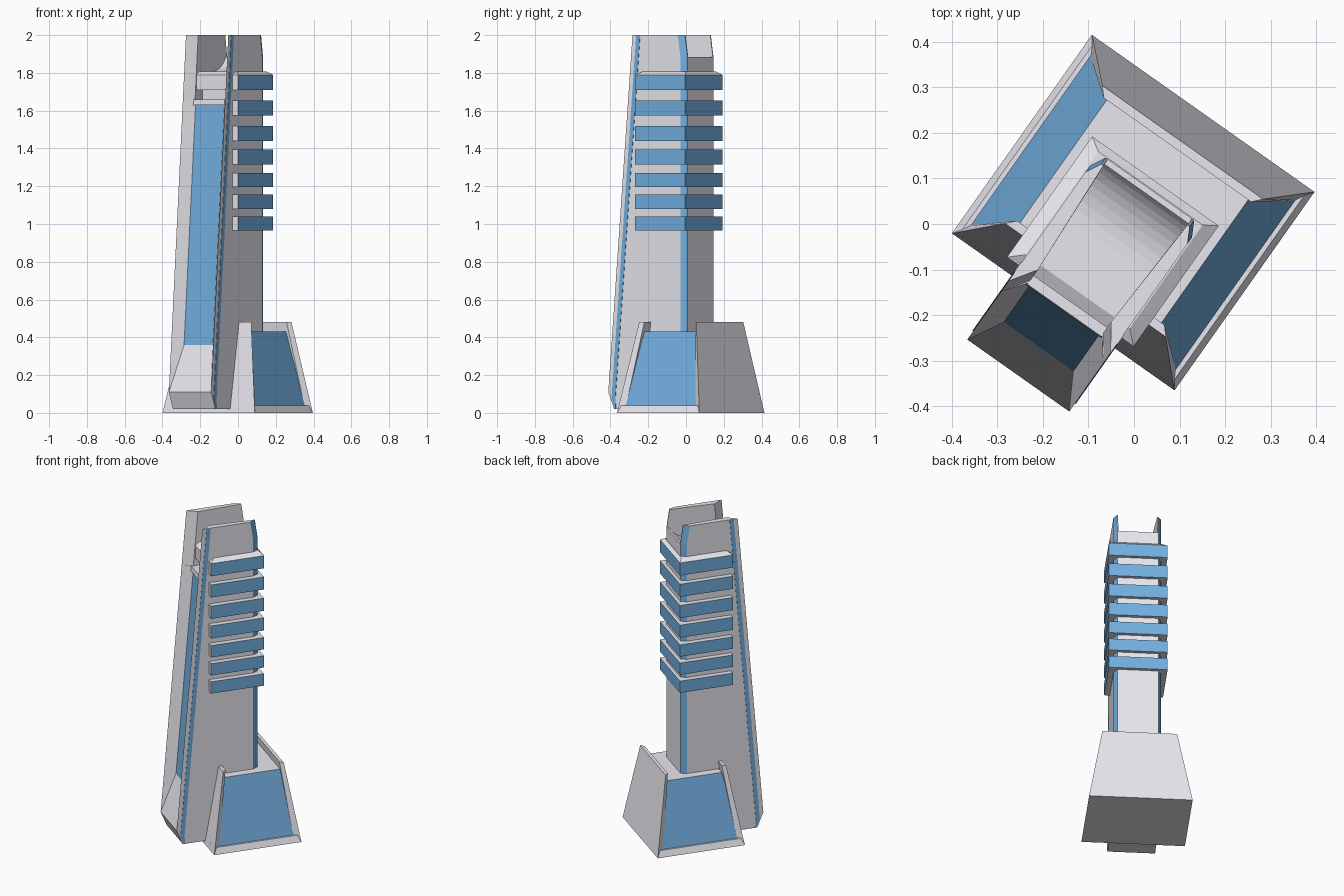
import bpy, bmesh, math

if "Cube" in bpy.data.objects:
    bpy.data.objects.remove(bpy.data.objects["Cube"])

blue = bpy.data.materials.new("blue_glass")
blue.diffuse_color = (0.17, 0.43, 0.75, 1)
blue.use_nodes = True
blue.node_tree.nodes["Principled BSDF"].inputs["Base Color"].default_value = blue.diffuse_color
grey = bpy.data.materials.new("light_grey")
grey.diffuse_color = (0.8, 0.8, 0.86, 1)
grey.use_nodes = True
grey.node_tree.nodes["Principled BSDF"].inputs["Base Color"].default_value = grey.diffuse_color


def finish(name, bm, is_blue=None):
    """Weld, colour faces and place in the tower's turned frame."""
    bmesh.ops.remove_doubles(bm, verts=bm.verts, dist=1e-5)
    bmesh.ops.recalc_face_normals(bm, faces=bm.faces)
    bm.normal_update()
    for f in bm.faces:
        if is_blue and is_blue(f.normal, f.calc_center_median()):
            f.material_index = 1
    me = bpy.data.meshes.new(name)
    bm.to_mesh(me)
    bm.free()
    me.materials.append(grey)
    me.materials.append(blue)
    ob = bpy.data.objects.new(name, me)
    bpy.context.collection.objects.link(ob)
    ob.rotation_euler.z = math.radians(-35.2)
    ob.location = (-0.013, 0.009, 0)
    return ob


def loft(name, levels, is_blue=None):
    """Solid through plan outlines; levels = [(z, [(x, y), ...]), ...]"""
    bm = bmesh.new()
    rings = [[bm.verts.new((x, y, z)) for x, y in pts] for z, pts in levels]
    n = len(rings[0])
    for a, b in zip(rings, rings[1:]):
        for i in range(n):
            j = (i + 1) % n
            bm.faces.new((a[i], a[j], b[j], b[i]))
    bm.faces.new(rings[0][::-1])
    bm.faces.new(rings[-1])
    return finish(name, bm, is_blue)


def rect(h, y0, y1):
    return [(-h, y0), (h, y0), (h, y1), (-h, y1)]


def front(z):
    """Leaning front edge of the tower."""
    return -0.418 + 0.157 * (z - 0.11) / 1.89


H, G, D, BACK = 0.137, 0.0935, 0.057, 0.083


# Tower shaft: chamfered back corners, splayed front recess with glass
def shaft_outline(g, yg, yf):
    half = [(g, yg), (H, yf), (H, BACK - 0.034), (H - 0.018, BACK)]
    return half + [(-x, y) for x, y in reversed(half)]


levels = [(0.02, shaft_outline(H, -0.38, -0.38)),
          (0.11, shaft_outline(H, front(0.11), front(0.11)))]
for z in (0.36, 1.63, 1.66):
    levels.append((z, shaft_outline(G, front(z) + D, front(z))))


def chamfer(n, c):
    return abs(n.x) > 0.4 and n.y > 0.2 and abs(n.z) < 0.6


def shaft_blue(n, c):
    glass = n.y < -0.9 and abs(c.x) < 0.01 and 0.8 < c.z < 1.2
    return glass or chamfer(n, c)


loft("tower_shaft", levels, shaft_blue)
loft("glass_head_ledge", [(1.63, rect(G + 0.008, -0.246, -0.15)),
                          (1.66, rect(G + 0.006, -0.243, -0.15))])

# Crown side walls and blue stripes along the leaning edges
for s, side in ((1, "right"), (-1, "left")):
    walls = []
    for z, back in ((1.66, BACK), (1.885, BACK), (2.0, 0.066)):
        pts = [(G + 0.005, front(z) + D), (H, front(z)), (H, back - 0.034),
               (H - 0.018, back), (0.113, back)]
        walls.append((z, [(s * x, y) for x, y in pts]))
    loft("crown_wall_" + side, walls, chamfer)
    strip = []
    for z, y0, y1 in ((0.022, -0.374, -0.368),
                      (0.075, front(0.075) + 0.025, front(0.075) + 0.05),
                      (1.998, front(2) + 0.025, front(2) + 0.05)):
        x0, x1 = s * (H - 0.01), s * (H + 0.002)
        strip.append((z, [(x0, y0), (x1, y0), (x1, y1), (x0, y1)]))
    loft("edge_stripe_" + side, strip, lambda n, c: True)

# Roof: flat floor curving up to the low back wall
prof = [(BACK, 1.66), (-0.16, 1.66), (-0.16, 1.805)]
for i in range(9):
    t = math.radians(70) * i / 8
    prof.append((-0.07 + 0.14 * math.sin(t) / math.sin(math.radians(70)),
                 1.808 + 0.077 * (1 - math.cos(t)) / (1 - math.cos(math.radians(70)))))
prof.append((BACK, 1.885))
bm = bmesh.new()
a, b = [[bm.verts.new((x, y, z)) for y, z in prof] for x in (-0.118, 0.118)]
bm.faces.new(a)
bm.faces.new(b[::-1])
for i in range(len(prof)):
    j = (i + 1) % len(prof)
    bm.faces.new((a[i], a[j], b[j], b[i]))
finish("roof_ramp", bm)


# Seven wrap-around louvres, blue on sides and back
def side_or_back(n, c):
    return abs(n.x) > 0.9 or n.y > 0.9


bands = [(0.965, 1.04), (1.08, 1.155), (1.195, 1.27), (1.315, 1.395),
         (1.44, 1.52), (1.575, 1.655), (1.71, 1.79)]
for i, (z0, z1) in enumerate(bands):
    loft(f"louvre_{i + 1}", [(z0, rect(0.17, -0.22, 0.104)),
                             (z1, rect(0.17, -0.22, 0.104))], side_or_back)
loft("top_louvre_cap", [(1.79, rect(0.17, -0.22, 0.104)),
                        (1.808, rect(0.14, -0.192, 0.085))])

# Podium: glass-sided core between a front and a back slab, on a lip
loft("podium_core", [(0.03, rect(0.277, -0.23, 0.27)),
                     (0.43, rect(0.19, -0.145, 0.195))],
     lambda n, c: abs(n.x) > 0.8)
loft("podium_lip", [(0, rect(0.299, -0.247, 0.286)),
                    (0.04, rect(0.285, -0.24, 0.279))])
for name, ya, yb, ta, tb in (("podium_back_slab", 0.25, 0.286, 0.188, 0.208),
                             ("podium_front_slab", -0.247, -0.212, -0.162, -0.142)):
    # inner corners are narrower, giving the bevelled frame edge
    ha, hb = (0.28, 0.299) if ya > 0 else (0.299, 0.28)
    da, db = (0.198, 0.216) if ya > 0 else (0.216, 0.198)
    loft(name, [(0, [(-ha, ya), (ha, ya), (hb, yb), (-hb, yb)]),
                (0.48, [(-da, ta), (da, ta), (db, tb), (-db, tb)])])
